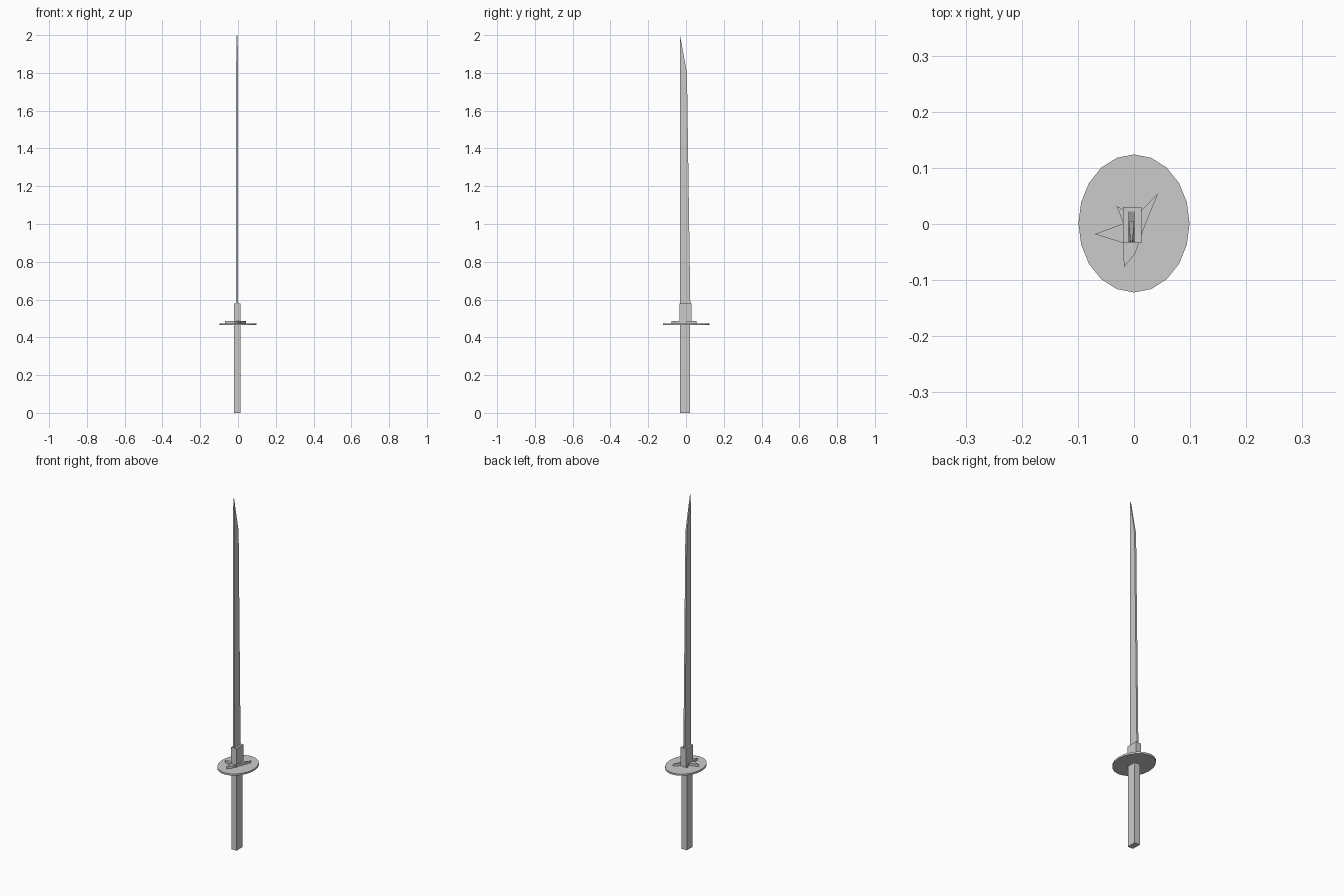
import bpy, math
from mathutils import Vector

if "Cube" in bpy.data.objects:
    bpy.data.objects.remove(bpy.data.objects["Cube"])


def loft(name, rings):
    """Solid from stacked rings of 3D points, capped at both ends."""
    n = len(rings[0])
    verts = [p for r in rings for p in r]
    faces = [tuple(reversed(range(n))), tuple(range(len(verts) - n, len(verts)))]
    for k in range(len(rings) - 1):
        a = k * n
        for i in range(n):
            j = (i + 1) % n
            faces.append((a + i, a + j, a + n + j, a + n + i))
    me = bpy.data.meshes.new(name)
    me.from_pydata(verts, [], faces)
    ob = bpy.data.objects.new(name, me)
    bpy.context.collection.objects.link(ob)
    return ob


def prism(name, outline, z0, z1):
    return loft(name, [[(x, y, z) for x, y in outline] for z in (z0, z1)])


def rect(x0, x1, y0, y1):
    return [(x0, y0), (x1, y0), (x1, y1), (x0, y1)]


# Square grip
prism("grip", rect(-0.020, 0.013, -0.032, 0.021), 0.0, 0.466)

# Oval guard, 20 sides
oval = [(0.099 * math.cos(i * math.tau / 20), 0.001 + 0.123 * math.sin(i * math.tau / 20))
        for i in range(20)]
prism("guard", oval, 0.464, 0.474)

# Jagged star plate on the guard
star = [(0.043, 0.055), (0.003, 0.014), (-0.031, 0.032), (-0.019, 0.001), (-0.070, -0.018),
        (-0.019, -0.034), (-0.018, -0.077), (0.002, -0.053), (0.016, -0.012)]
prism("star_plate", list(reversed(star)), 0.473, 0.487)

# Collar around the blade root
prism("collar", rect(-0.020, 0.013, -0.034, 0.030), 0.473, 0.58)

# Blade: straight edge at -y, tapering back, slanted point
def blade_ring(half, y0, y1, z0, z1):
    c = -0.0045
    return [(c - half, y0, z0), (c + half, y0, z0), (c + half, y1, z1), (c - half, y1, z1)]


loft("blade", [blade_ring(0.005, -0.032, 0.023, 0.56, 0.56),
               blade_ring(0.005, -0.032, 0.005, 1.85, 1.80),
               blade_ring(0.002, -0.032, -0.031, 2.0, 1.995)])
